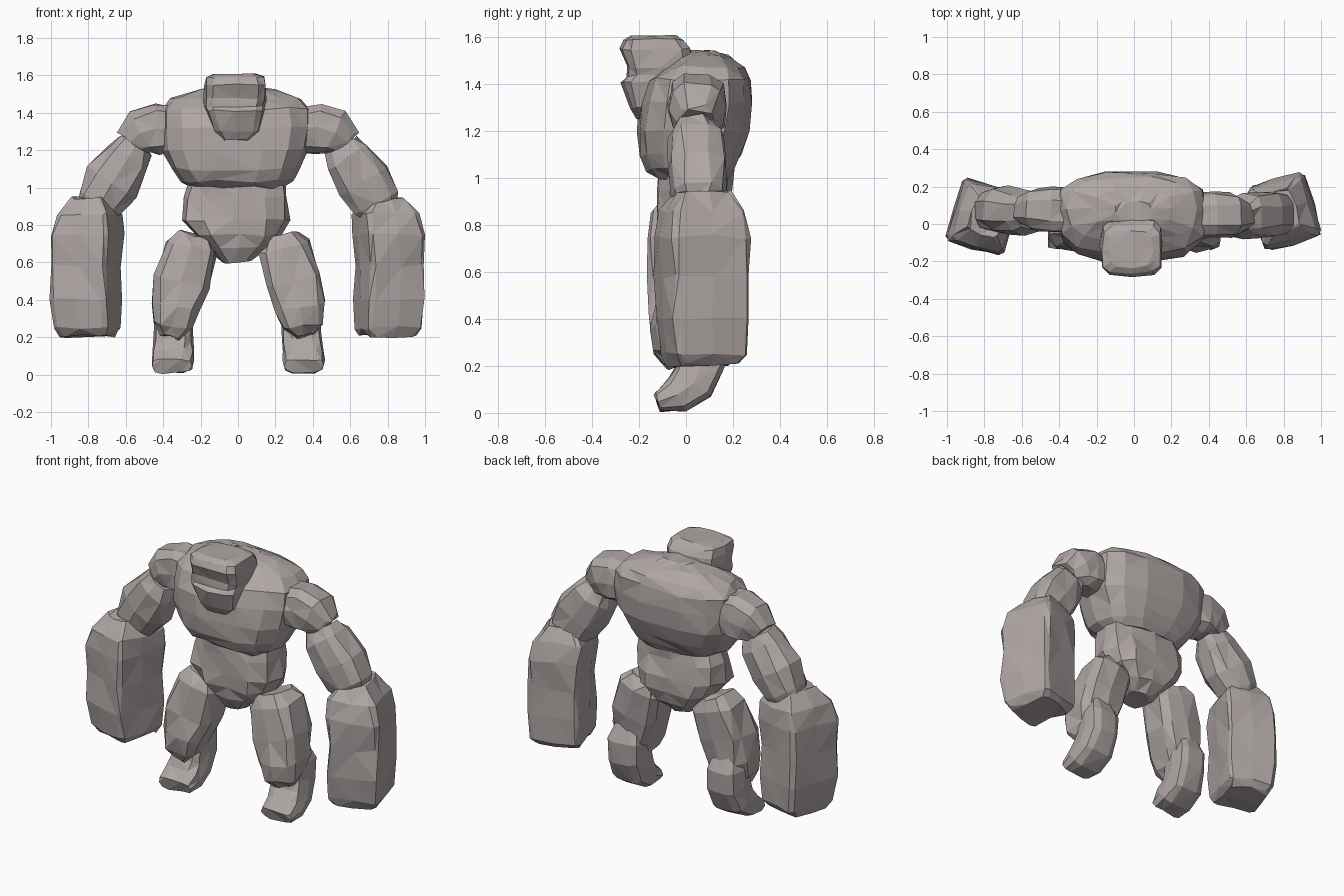
import bpy, bmesh, math, random
from mathutils import Vector

X, Y, Z = Vector((1, 0, 0)), Vector((0, 1, 0)), Vector((0, 0, 1))
stone = bpy.data.materials.new("stone")
stone.diffuse_color = (.43, .385, .375, 1)


def rock(name, rings, u, n=10, p=3.0, flat=False, side=1, dy=0.0, jitter=0.012, seed=1):
    """Loft chipped superellipse rings (x, y, z, half size along u, half size across)."""
    rng = random.Random(seed)
    bm = bmesh.new()
    centres = [Vector(r[:3]) for r in rings]
    loops = []
    for i, (x, y, z, ru, rv) in enumerate(rings):
        t = Z if flat else centres[min(i + 1, len(rings) - 1)] - centres[max(i - 1, 0)]
        v = t.cross(u).normalized()
        loop = []
        for k in range(n):
            a = 2 * math.pi * k / n
            c, s = math.cos(a), math.sin(a)
            cu = math.copysign(abs(c) ** (2 / p), c) * ru
            cv = math.copysign(abs(s) ** (2 / p), s) * rv
            co = centres[i] + u * cu + v * cv
            co += Vector([rng.uniform(-jitter, jitter) for _ in range(3)])
            loop.append(bm.verts.new((co.x * side, co.y + dy, max(co.z, 0))))
        loops.append(loop)
    for a, b in zip(loops, loops[1:]):
        for k in range(n):
            j = (k + 1) % n
            bm.faces.new((a[k], a[j], b[j], b[k]))
    bm.faces.new(loops[0])
    bm.faces.new(loops[-1])
    bmesh.ops.recalc_face_normals(bm, faces=bm.faces)
    bmesh.ops.triangulate(bm, faces=bm.faces)
    mesh = bpy.data.meshes.new(name)
    bm.to_mesh(mesh)
    bm.free()
    mesh.materials.append(stone)
    bpy.context.collection.objects.link(bpy.data.objects.new(name, mesh))


# Chest boulder
rock("chest", [
    (0, .025, 1.0, .24, .15), (-.005, .015, 1.035, .30, .19), (-.01, .02, 1.10, .345, .222),
    (-.01, .035, 1.20, .395, .243), (-.01, .045, 1.32, .405, .243), (-.01, .06, 1.42, .405, .215),
    (-.01, .08, 1.475, .35, .17), (-.01, .08, 1.52, .21, .11), (0, .06, 1.54, .10, .06)],
    X, n=14, p=2.8, flat=True, jitter=.009, seed=3)

# Belly and pelvis
rock("belly", [
    (0, .03, 1.05, .25, .14), (-.01, .03, .95, .275, .15), (-.015, .035, .83, .285, .17),
    (0, .035, .75, .24, .165), (0, .03, .67, .16, .135), (0, .025, .605, .08, .08)],
    X, n=12, p=2.7, flat=True, seed=5)

# Head: jaw, recessed face and heavy brow
rock("head", [
    (-.01, -.13, 1.255, .075, .08), (-.01, -.125, 1.30, .125, .115), (-.015, -.12, 1.41, .16, .155),
    (-.015, -.11, 1.435, .162, .145), (-.015, -.11, 1.475, .168, .145),
    (-.015, -.13, 1.55, .168, .152), (-.015, -.135, 1.59, .16, .13), (-.015, -.135, 1.607, .12, .10)],
    X, n=12, p=4, flat=True, jitter=.006, seed=7)

for side, word, dy in ((-1, "left", 0.0), (1, "right", 0.03)):
    # Arm: shoulder, upper arm, massive slab forearm
    rock(word + "_shoulder", [
        (.34, .06, 1.31, .12, .12), (.43, .065, 1.315, .125, .138),
        (.52, .065, 1.295, .115, .127), (.585, .06, 1.24, .08, .085)],
        Y, side=side, dy=-.015 * side, jitter=.01, seed=11 + side)
    rock(word + "_upper_arm", [
        (.55, .05, 1.225, .085, .095), (.585, .05, 1.16, .118, .128), (.675, .06, 1.03, .125, .152),
        (.74, .065, .92, .115, .128), (.77, .065, .86, .08, .09)],
        Y, side=side, dy=-.012 * side, p=2.8, jitter=.01, seed=21 + side)
    rock(word + "_forearm", [
        (.80, .045, .205, .125, .13), (.80, .045, .25, .152, .165), (.81, .04, .40, .16, .178),
        (.81, .04, .58, .157, .175), (.805, .035, .75, .162, .182),
        (.79, .035, .86, .145, .165), (.785, .04, .945, .085, .105)],
        Vector((.956, .292, 0)), n=12, p=8, flat=True, side=side, dy=dy, jitter=.01, seed=31 + side)

    # Leg: thigh and curved shin with foot
    rock(word + "_thigh", [
        (.23, .03, .745, .09, .09), (.245, .03, .68, .13, .138), (.30, .01, .50, .14, .15),
        (.33, -.01, .36, .135, .13), (.345, -.03, .26, .10, .105), (.36, -.04, .205, .05, .05)],
        Y, p=3.6, side=side, seed=41 + side)
    rock(word + "_shin_and_foot", [
        (.34, .06, .42, .075, .06), (.34, .07, .33, .105, .10), (.34, .065, .22, .105, .105),
        (.345, .03, .13, .11, .10), (.35, -.04, .075, .115, .075), (.355, -.12, .045, .105, .04)],
        X, p=3.6, side=side, jitter=.006, seed=51 + side)
